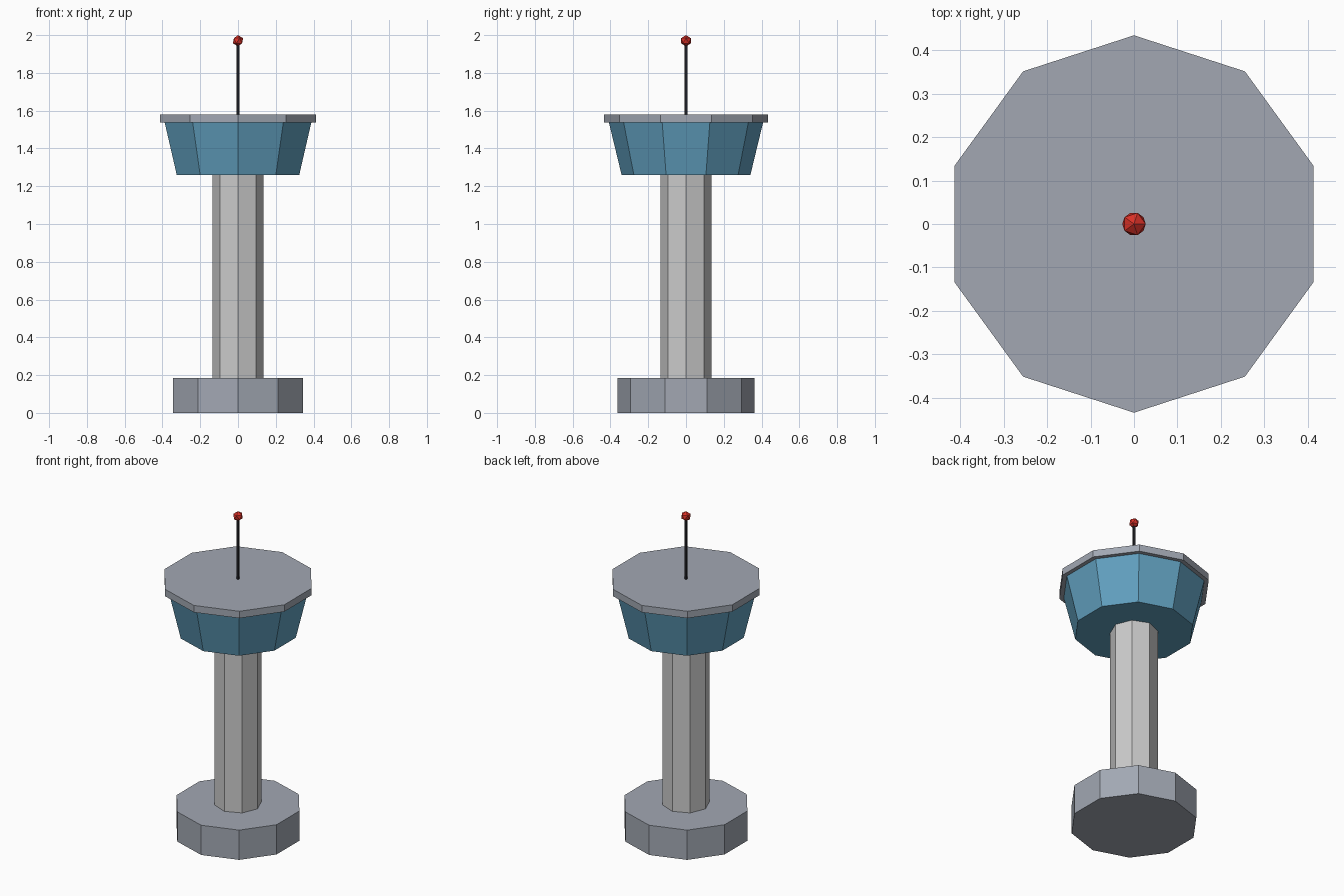
import bpy

if "Cube" in bpy.data.objects:
    bpy.data.objects.remove(bpy.data.objects["Cube"])


def material(name, rgb):
    mat = bpy.data.materials.new(name)
    mat.diffuse_color = (*rgb, 1.0)
    mat.use_nodes = True
    mat.node_tree.nodes["Principled BSDF"].inputs["Base Color"].default_value = mat.diffuse_color
    return mat


def prism(name, sides, z0, z1, r0, r1, mat):
    """Flat-sided vertical prism or frustum between two heights."""
    bpy.ops.mesh.primitive_cone_add(vertices=sides, radius1=r0, radius2=r1,
                                    depth=z1 - z0, location=(0, 0, (z0 + z1) / 2))
    obj = bpy.context.object
    obj.name = name
    obj.data.materials.append(mat)
    return obj


concrete = material("concrete", (0.36, 0.39, 0.45))
pale = material("pale_concrete", (0.60, 0.60, 0.62))
glass = material("glass", (0.12, 0.35, 0.52))
dark = material("dark_metal", (0.02, 0.02, 0.025))
red = material("red_light", (0.70, 0.03, 0.02))

# Foundation, shaft, flared control cabin and roof slab
prism("base", 10, 0.0, 0.185, 0.362, 0.362, concrete)
prism("shaft", 8, 0.185, 1.26, 0.135, 0.135, pale)
prism("cabin", 10, 1.26, 1.537, 0.341, 0.408, glass)
prism("roof", 10, 1.537, 1.58, 0.434, 0.434, concrete)

# Antenna mast with faceted warning light
prism("antenna", 6, 1.58, 1.97, 0.009, 0.009, dark)
bpy.ops.mesh.primitive_ico_sphere_add(subdivisions=1, radius=0.03, location=(0, 0, 1.97))
light = bpy.context.object
light.name = "warning_light"
light.data.materials.append(red)
